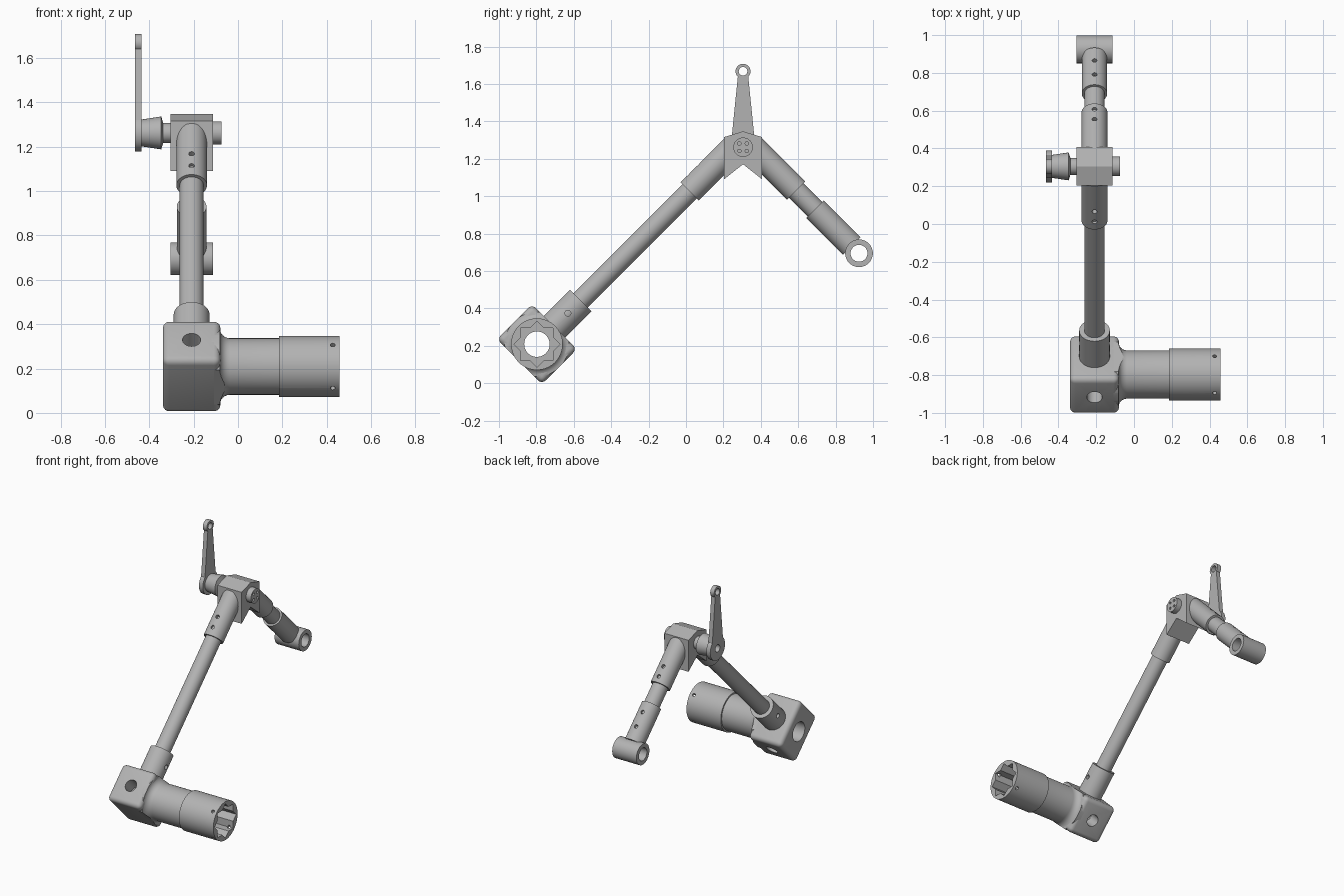
import bpy, bmesh, math
from mathutils import Vector, Matrix

if "Cube" in bpy.data.objects:
    bpy.data.objects.remove(bpy.data.objects["Cube"], do_unlink=True)

grey = bpy.data.materials.new("satin_grey")
grey.use_nodes = True
COLOUR = (0.45, 0.45, 0.45, 1)
grey.diffuse_color = COLOUR
grey.node_tree.nodes["Principled BSDF"].inputs["Base Color"].default_value = COLOUR

X0 = -0.209                                   # centre plane of the linkage
S = math.sqrt(0.5)
X = Vector((1, 0, 0))
U = Vector((0, S, S))                         # long arm direction
V = Vector((0, -S, S))                        # across the long arm
W = Vector((0, S, -S))                        # short arm direction
BASE = Vector((X0, -0.797, 0.209))
PIVOT = Vector((X0, 0.305, 1.262))
FOOT = Vector((X0, 0.925, 0.695))


def add(name, bm):
    bmesh.ops.recalc_face_normals(bm, faces=bm.faces)
    mesh = bpy.data.meshes.new(name)
    bm.to_mesh(mesh)
    bm.free()
    ob = bpy.data.objects.new(name, mesh)
    bpy.context.collection.objects.link(ob)
    mesh.materials.append(grey)
    return ob


def lathe(name, origin, axis, profile, sides=48):
    """Solid of revolution: profile holds (distance along axis, radius)."""
    rot = axis.to_track_quat('Z', 'Y').to_matrix()
    bm = bmesh.new()
    rings = []
    for d, r in profile:
        ring = []
        for i in range(sides):
            a = math.tau * i / sides
            ring.append(bm.verts.new(origin + rot @ Vector((r * math.cos(a), r * math.sin(a), d))))
        rings.append(ring)
    for a, b in zip(rings, rings[1:]):
        for i in range(sides):
            j = (i + 1) % sides
            bm.faces.new((a[i], a[j], b[j], b[i]))
    bm.faces.new(rings[0])
    bm.faces.new(rings[-1])
    return add(name, bm)


def rod(name, origin, axis, start, end, r, sides=48):
    return lathe(name, origin, axis, [(start, r), (end, r)], sides)


def box(name, centre, size, angle, bevel=0):
    bm = bmesh.new()
    bmesh.ops.create_cube(bm, size=1)
    bmesh.ops.scale(bm, vec=size, verts=bm.verts)
    if bevel:
        bmesh.ops.bevel(bm, geom=bm.edges[:], offset=bevel, segments=5, profile=0.5, affect='EDGES')
    bmesh.ops.transform(bm, matrix=Matrix.Translation(centre) @ Matrix.Rotation(angle, 4, 'X'), verts=bm.verts)
    return add(name, bm)


def prism(name, outline, x1, x2):
    """Extrude a (y, z) outline along x."""
    bm = bmesh.new()
    face = bm.faces.new([bm.verts.new((x1, y, z)) for y, z in outline])
    ext = bmesh.ops.extrude_face_region(bm, geom=[face])
    bmesh.ops.translate(bm, vec=(x2 - x1, 0, 0),
                        verts=[g for g in ext["geom"] if isinstance(g, bmesh.types.BMVert)])
    return add(name, bm)


def boolean(ob, tools, operation='DIFFERENCE'):
    """Apply every tool to the object, then discard the tools."""
    for t in tools:
        m = ob.modifiers.new("cut", 'BOOLEAN')
        m.object, m.operation, m.solver = t, operation, 'EXACT'
        t.hide_render = True
    bpy.context.view_layer.update()
    old = ob.data
    new = bpy.data.meshes.new_from_object(ob.evaluated_get(bpy.context.evaluated_depsgraph_get()))
    ob.modifiers.clear()
    ob.data = new
    bpy.data.meshes.remove(old)
    for t in tools:
        bpy.data.objects.remove(t, do_unlink=True)
    return ob


def pits(origin, axis, normal, distances, r=0.013):
    """Cutters for screw holes in a sleeve."""
    return [rod("cutter", origin + axis * d, normal, 0.045, 0.12, r, 16) for d in distances]


# Base block with crossing bores
QUARTER = math.pi / 4
BLOCK = Vector((0.26, 0.266, 0.34))
block = box("base_block", BASE, BLOCK, QUARTER, 0.03)
boolean(block, [rod("cutter", BASE, X, -0.3, 0.3, 0.068),
                rod("cutter", BASE, V, -0.3, 0.3, 0.041, 32)])

# Socket tube: flared neck, wider collar, star socket in the end
R_NECK, FILLET = 0.1275, 0.045
flare = [(0.127 + FILLET * (1 - math.cos(t * math.pi / 12)),
          R_NECK + FILLET * (1 - math.sin(t * math.pi / 12))) for t in range(7)]
neck = lathe("socket_neck", BASE, X, [(0.09, flare[0][1])] + flare + [(0.40, R_NECK)], 64)
boolean(neck, [box("limit", BASE, Vector((1.2, BLOCK.y, BLOCK.z)), QUARTER)], 'INTERSECT')
boolean(neck, [rod("cutter", BASE, X, 0, 0.6, 0.068)])
collar = rod("socket_collar", BASE, X, 0.394, 0.667, 0.138, 64)
socket = [box("cutter", BASE + X * 0.56, Vector((0.3, 0.174, 0.174)), a) for a in (0, QUARTER)]
holes = [rod("cutter", BASE + X * 0.636, d, 0.08, 0.2, 0.011, 16) for d in (U, -U, V, -V)]
boolean(collar, socket + holes + [rod("cutter", BASE, X, 0.3, 0.6, 0.068)])

# Long arm
lower = rod("long_arm_lower_sleeve", BASE, U, 0.10, 0.33, 0.081)
boolean(lower, [rod("cutter", BASE + U * 0.234, X, -0.2, 0.2, 0.016, 16)])
rod("long_arm_tube", BASE, U, 0.2, 1.25, 0.054)
upper = rod("long_arm_upper_sleeve", BASE, U, 1.155, 1.48, 0.069)
boolean(upper, pits(BASE, U, V, (1.212, 1.288)))

# Short arm, measured back from the foot
upper = rod("short_arm_upper_sleeve", FOOT, -W, 0.475, 0.80, 0.069)
boolean(upper, pits(FOOT, -W, U, (0.517, 0.591)))
rod("short_arm_tube", FOOT, -W, 0.25, 0.55, 0.054)
lower = rod("short_arm_lower_sleeve", FOOT, -W, 0.055, 0.332, 0.067)
boolean(lower, pits(FOOT, -W, U, (0.15, 0.255)))
foot = rod("foot_eye", FOOT, X, -0.096, 0.096, 0.074)
boolean(foot, [rod("cutter", FOOT, X, -0.2, 0.2, 0.045)])
boolean(lower, [rod("cutter", FOOT, X, -0.2, 0.2, 0.06)])

# Hub: ridged top and notched underside
py, pz = PIVOT.y, PIVOT.z
HALF = 0.102
prism("hub", [(py - HALF, 1.316), (py, 1.347), (py + HALF, 1.316),
              (py + HALF, 1.09), (py, 1.171), (py - HALF, 1.09)], X0 - 0.096, X0 + 0.096)

# Pivot pin head with four small holes
pin = rod("pivot_pin_head", PIVOT, X, 0.05, 0.135, 0.052)
boolean(pin, [rod("cutter", PIVOT + Vector((0, a, b)), X, 0.115, 0.2, 0.009, 16)
              for a in (-0.02, 0.02) for b in (-0.02, 0.02)])

# Lever boss: neck, chamfer, cone
boss = lathe("lever_boss", PIVOT, -X, [(0.05, 0.045), (0.128, 0.045), (0.137, 0.074), (0.23, 0.06)])

# Lever: round ends joined by a tapered web
LX1, LX2 = -0.465, -0.434
TIP = Vector((X0, py, 1.668))
lever = prism("lever", [(py - 0.066, pz), (py + 0.066, pz), (py + 0.025, TIP.z), (py - 0.025, TIP.z)], LX1, LX2)
ends = [rod("end", c, X, LX1 - X0, LX2 - X0, r) for c, r in ((PIVOT, 0.084), (TIP, 0.04))]
boolean(lever, ends, 'UNION')
boolean(lever, [rod("cutter", PIVOT, X, -0.4, -0.1, 0.026, 24),
                rod("cutter", TIP, X, -0.4, -0.1, 0.023, 24)])
boolean(boss, [rod("cutter", PIVOT, X, -0.4, -0.16, 0.026, 24)])

# Smooth round surfaces, keep edges crisp
bpy.ops.object.select_all(action='DESELECT')
for ob in bpy.context.collection.objects:
    if ob.type == 'MESH' and grey.name in ob.data.materials:
        ob.select_set(True)
        bpy.context.view_layer.objects.active = ob
bpy.ops.object.shade_smooth_by_angle(angle=math.radians(32))
